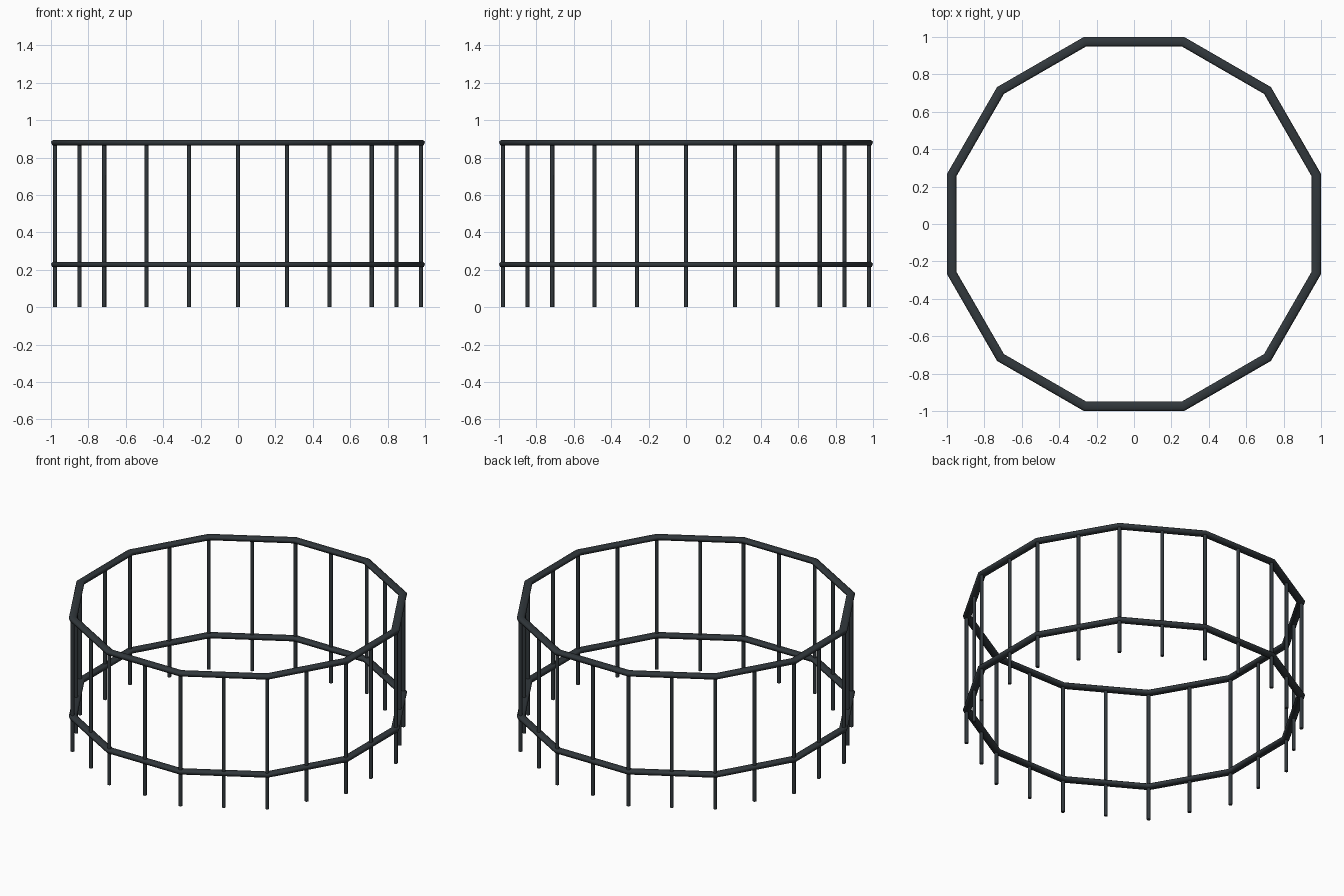
import bpy, bmesh, math

if "Cube" in bpy.data.objects:
    bpy.data.objects.remove(bpy.data.objects["Cube"])

mat = bpy.data.materials.new("dark steel")
mat.diffuse_color = (0.031, 0.039, 0.045, 1)
mat.use_nodes = True
mat.node_tree.nodes["Principled BSDF"].inputs["Base Color"].default_value = mat.diffuse_color

A = 0.975                                   # apothem of the twelve-sided ring
C = 1 / math.cos(math.radians(15))          # corner radius per unit of apothem


def finish(name, bm):
    bmesh.ops.recalc_face_normals(bm, faces=bm.faces)
    for f in bm.faces:
        f.smooth = len(f.verts) == 4        # smooth bars, flat end caps
    me = bpy.data.meshes.new(name)
    bm.to_mesh(me)
    bm.free()
    me.materials.append(mat)
    ob = bpy.data.objects.new(name, me)
    bpy.context.collection.objects.link(ob)


# rail cross-section: widest near the top, narrower underneath
PROFILE = [(0.025, 0.006), (0.015, 0.0135), (-0.015, 0.0135),
           (-0.025, 0.006), (-0.018, -0.0135), (0.018, -0.0135)]


def rail(name, z):
    # flattened bar swept around the dodecagon with mitred corners
    bm = bmesh.new()
    n = len(PROFILE)
    loops = []
    for k in range(12):
        a = math.radians(15 + 30 * k)
        loops.append([bm.verts.new(((A + w) * C * math.cos(a), (A + w) * C * math.sin(a), z + h))
                      for w, h in PROFILE])
    for k in range(12):
        p, q = loops[k], loops[(k + 1) % 12]
        for i in range(n):
            j = (i + 1) % n
            bm.faces.new((p[i], q[i], q[j], p[j]))
    finish(name, bm)


def post(name, r, deg, h=0.878, rad=0.0115):
    # thin upright bar
    bm = bmesh.new()
    bmesh.ops.create_cone(bm, cap_ends=True, segments=8, radius1=rad, radius2=rad, depth=h)
    a = math.radians(deg)
    bmesh.ops.translate(bm, verts=bm.verts, vec=(r * math.cos(a), r * math.sin(a), h / 2))
    finish(name, bm)


rail("top_rail", 0.879)
rail("lower_rail", 0.227)
for k in range(12):
    post(f"side_post_{k}", A + 0.003, 30 * k)
    post(f"corner_post_{k}", A * C + 0.003, 30 * k + 15)
